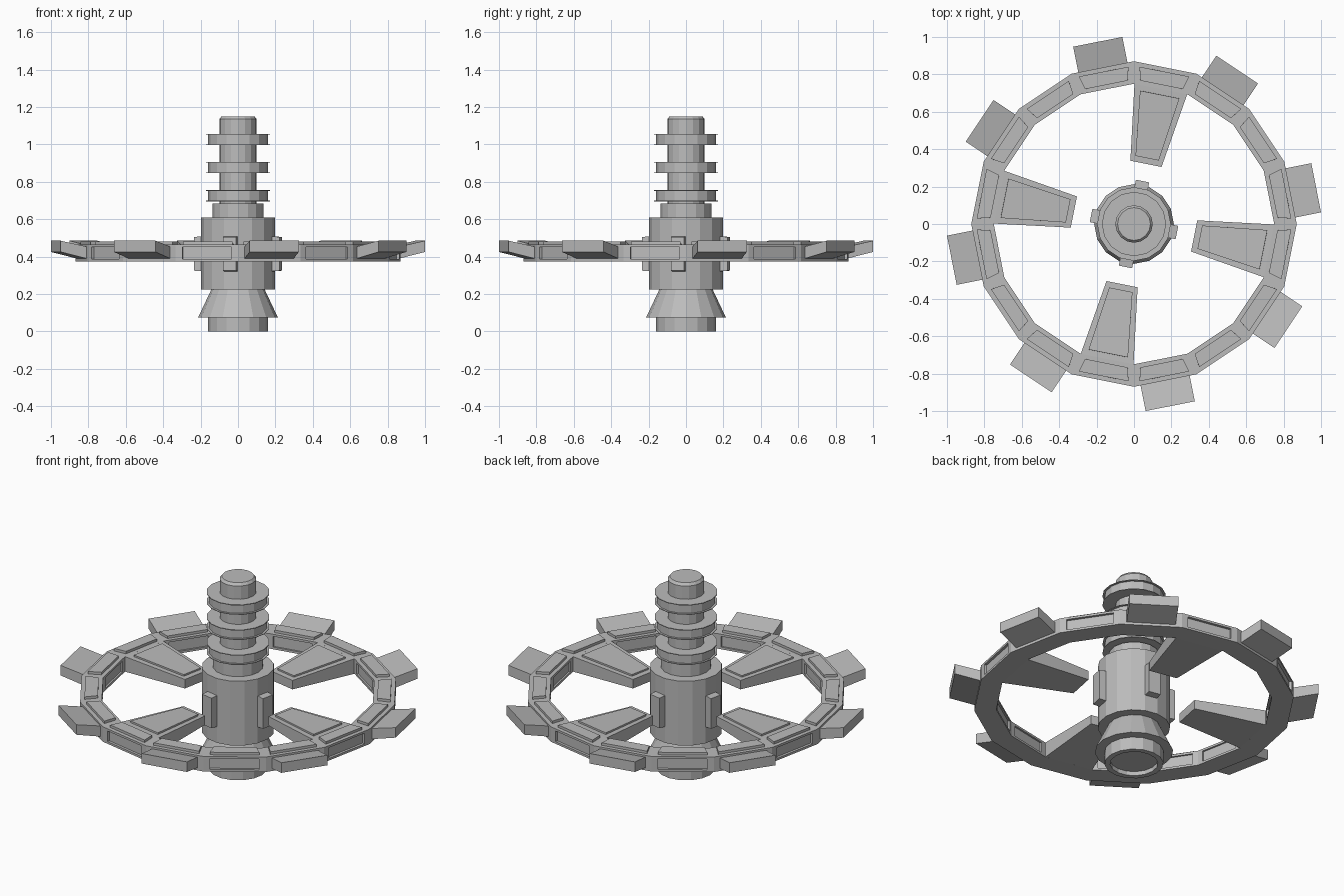
import bpy, bmesh
from math import sin, cos, tau
from mathutils import Vector

cube = bpy.data.objects.get("Cube")
if cube:
    bpy.data.objects.remove(cube, do_unlink=True)

SIDES = 16
STEP = tau / SIDES

grey = bpy.data.materials.new("plain grey")
grey.use_nodes = True
colour = (0.5, 0.5, 0.5, 1)
grey.diffuse_color = colour
grey.node_tree.nodes["Principled BSDF"].inputs["Base Color"].default_value = colour


def finish(name, bm):
    """Turn a bmesh into a flat shaded object."""
    bmesh.ops.recalc_face_normals(bm, faces=bm.faces)
    mesh = bpy.data.meshes.new(name)
    bm.to_mesh(mesh)
    bm.free()
    mesh.materials.append(grey)
    obj = bpy.data.objects.new(name, mesh)
    bpy.context.collection.objects.link(obj)
    return obj


def polar(angle, out, side, z):
    """Point at a distance outwards and sideways along a direction."""
    return Vector((cos(angle) * out - sin(angle) * side,
                   sin(angle) * out + cos(angle) * side, z))


def panel(bm, face, angle, along, across, depth):
    """Inset a face, scaling along and across the rim, then push it."""
    face.normal_update()
    normal = face.normal.copy()
    centre = face.calc_center_median()
    bmesh.ops.inset_individual(bm, faces=[face], thickness=0.001)
    if depth:
        # Separate walls keep the border of the panel flat
        corners = [v.co.copy() for v in face.verts]
    tangent = Vector((-sin(angle), cos(angle), 0))
    for v in face.verts:
        offset = v.co - centre
        slide = tangent * offset.dot(tangent)
        v.co = centre + slide * along + (offset - slide) * across
    if depth:
        bmesh.ops.inset_individual(bm, faces=[face], thickness=0.0001)
        bmesh.ops.translate(bm, verts=face.verts, vec=normal * depth)


def lathe(name, profile):
    """Spin a (radius, height) profile round the vertical axis."""
    bm = bmesh.new()
    rings = [[bm.verts.new(polar(i * STEP, r, 0, z)) for i in range(SIDES)]
             for r, z in profile]
    for low, high in zip(rings, rings[1:]):
        for i in range(SIDES):
            j = (i + 1) % SIDES
            bm.faces.new((low[i], low[j], high[j], high[i]))
    bm.faces.new(rings[0][::-1])
    bm.faces.new(rings[-1])
    return finish(name, bm)


def block(name, angle, inner, outer, inset=None):
    """Tapered box between two (distance, half width, low, high) ends."""
    bm = bmesh.new()
    ends = []
    for out, half, low, high in (inner, outer):
        ends.append([bm.verts.new(polar(angle, out, s, z)) for s, z in
                     ((-half, low), (half, low), (half, high), (-half, high))])
    a, b = ends
    bm.faces.new(a)
    bm.faces.new(b[::-1])
    sides = [bm.faces.new((a[i], b[i], b[(i + 1) % 4], a[(i + 1) % 4]))
             for i in range(4)]
    bmesh.ops.recalc_face_normals(bm, faces=bm.faces)
    if inset:
        panel(bm, sides[2], angle, *inset)
    return finish(name, bm)


# Central column, from the foot upwards
lathe("foot", [(0.13, 0.025), (0.13, 0), (0.16, 0), (0.16, 0.08)])
lathe("flared_skirt", [(0.213, 0.075), (0.14, 0.23)])
lathe("hub_body", [(0.197, 0.225), (0.197, 0.61)])
lathe("collar", [(0.137, 0.6), (0.137, 0.685)])
lathe("mast", [(0.1, 0.68), (0.1, 1.135), (0.088, 1.15)])

# Spools on the mast, each with a thin lip above and below
for n, z in enumerate((0.7, 0.85, 1.0)):
    lip, drum, thin = 0.172, 0.16, 0.004
    lathe(f"spool_{n + 1}", [(lip, z - thin), (lip, z), (drum, z),
                             (drum, z + 0.052), (lip, z + 0.052),
                             (lip, z + 0.052 + thin)])

# Outer rim
RIM_IN, RIM_OUT, LOW, HIGH = 0.75, 0.87, 0.375, 0.465
bm = bmesh.new()
corners = [(RIM_IN, LOW), (RIM_OUT, LOW), (RIM_OUT, HIGH), (RIM_IN, HIGH)]
loops = [[bm.verts.new(polar(i * STEP, r, 0, z)) for r, z in corners]
         for i in range(SIDES)]
rim_faces = []
for i in range(SIDES):
    a, b = loops[i], loops[(i + 1) % SIDES]
    rim_faces.append([bm.faces.new((a[k], b[k], b[(k + 1) % 4], a[(k + 1) % 4]))
                      for k in range(4)])
bmesh.ops.recalc_face_normals(bm, faces=bm.faces)
for i, (under, outside, top, inside) in enumerate(rim_faces):
    angle = (i + 0.5) * STEP
    panel(bm, top, angle, 0.8, 0.62, 0.015)
    if i % 2:
        panel(bm, outside, angle, 0.79, 0.72, -0.015)
    if i % 4 != 3:
        panel(bm, inside, angle, 0.79, 0.72, -0.01)
finish("rim", bm)

# Upswept teeth outside the rim, spokes and hub brackets inside
for i in range(SIDES):
    angle = (i + 0.5) * STEP
    if i % 2 == 0:
        block(f"tooth_{i // 2 + 1}", angle,
              (0.845, 0.134, 0.388, 0.452), (0.993, 0.134, 0.425, 0.485))
    if i % 4 == 3:
        block(f"spoke_{i // 4 + 1}", angle,
              (0.328, 0.085, 0.393, 0.447), (0.737, 0.144, LOW, HIGH),
              (0.75, 0.85, 0.01))
        block(f"hub_bracket_{i // 4 + 1}", angle,
              (0.17, 0.037, 0.32, 0.51), (0.234, 0.036, 0.325, 0.505))
